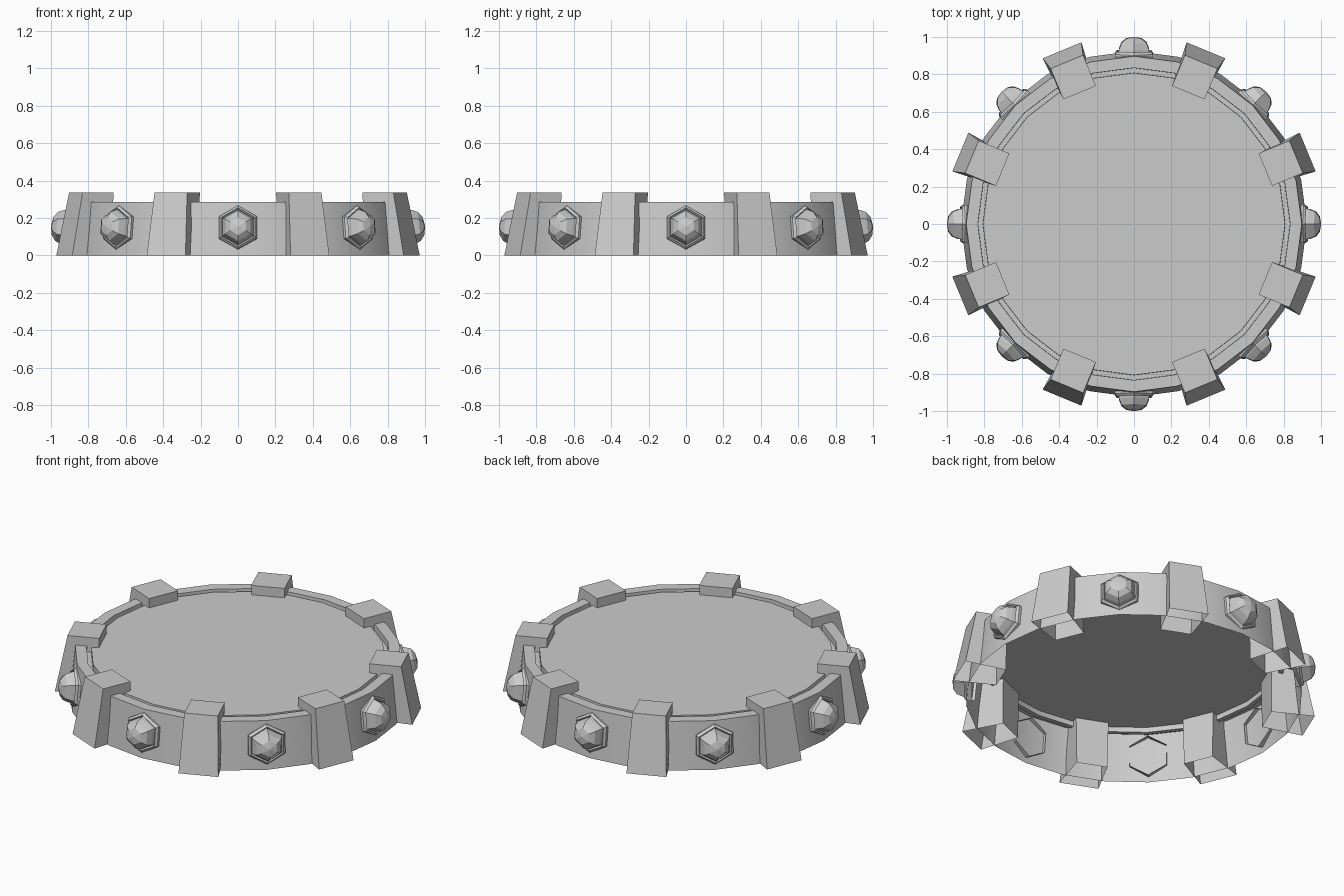
import bpy, bmesh, math
from mathutils import Matrix, Vector

if "Cube" in bpy.data.objects:
    bpy.data.objects.remove(bpy.data.objects["Cube"])


def finish(name, bm, angle=0.0):
    bmesh.ops.recalc_face_normals(bm, faces=bm.faces[:])
    me = bpy.data.meshes.new(name)
    bm.to_mesh(me)
    bm.free()
    ob = bpy.data.objects.new(name, me)
    bpy.context.collection.objects.link(ob)
    if angle:
        bpy.ops.object.select_all(action='DESELECT')
        ob.select_set(True)
        bpy.context.view_layer.objects.active = ob
        bpy.ops.object.shade_smooth_by_angle(angle=math.radians(angle))
    return ob


def loft(bm, rings, cap=True):
    """Bridge successive closed rings of points, optionally capping the last."""
    vs = [[bm.verts.new(p) for p in ring] for ring in rings]
    n = len(vs[0])
    for a, b in zip(vs, vs[1:]):
        for i in range(n):
            j = (i + 1) % n
            bm.faces.new((a[i], a[j], b[j], b[i]))
    if cap:
        bm.faces.new(vs[-1])
    return vs


def circle(r, z, n, start=0.0):
    return [(r * math.cos(start + 2 * math.pi * i / n),
             r * math.sin(start + 2 * math.pi * i / n), z) for i in range(n)]


# Sloped outer wall, flat rim, narrow groove and floor (open underneath)
bm = bmesh.new()
profile = [(0.925, 0), (0.897, 0.285), (0.835, 0.285), (0.834, 0.25),
           (0.809, 0.25), (0.808, 0.28)]
loft(bm, [circle(r, z, 24) for r, z in profile])
finish("ring_base", bm, 30)

# Eight tapered pillars, open underneath
for k in range(8):
    bm = bmesh.new()
    bottom = [(0.765, -0.088, 0), (1.005, -0.112, 0), (1.005, 0.112, 0), (0.765, 0.088, 0)]
    top = [(0.76, -0.094, 0.337), (0.938, -0.094, 0.337), (0.938, 0.094, 0.337), (0.76, 0.094, 0.337)]
    loft(bm, [bottom, top])
    ob = finish(f"pillar_{k + 1}", bm)
    ob.rotation_euler.z = math.radians(22.5 + 45 * k)

# Eight faceted hexagonal studs, tilted with the wall
stud = [(0.118, -0.022), (0.118, 0.01), (0.105, 0.024), (0.096, 0.016),
        (0.092, 0.035), (0.078, 0.068), (0.048, 0.09)]
tilt = math.radians(5.4)
for k in range(8):
    bm = bmesh.new()
    vs = loft(bm, [circle(r, d, 6) for r, d in stud], cap=False)
    tip = bm.verts.new((0, 0, 0.099))
    last = vs[-1]
    for i in range(6):
        bm.faces.new((last[i], last[(i + 1) % 6], tip))
    # local z points outward, local x points up
    out = Vector((math.cos(tilt), 0, math.sin(tilt)))
    up = Vector((-math.sin(tilt), 0, math.cos(tilt)))
    side = out.cross(up)
    m = Matrix((up, side, out)).transposed().to_4x4()
    m.translation = (0.902, 0, 0.148)
    bm.transform(m)
    ob = finish(f"stud_{k + 1}", bm)
    ob.rotation_euler.z = math.radians(45 * k)
